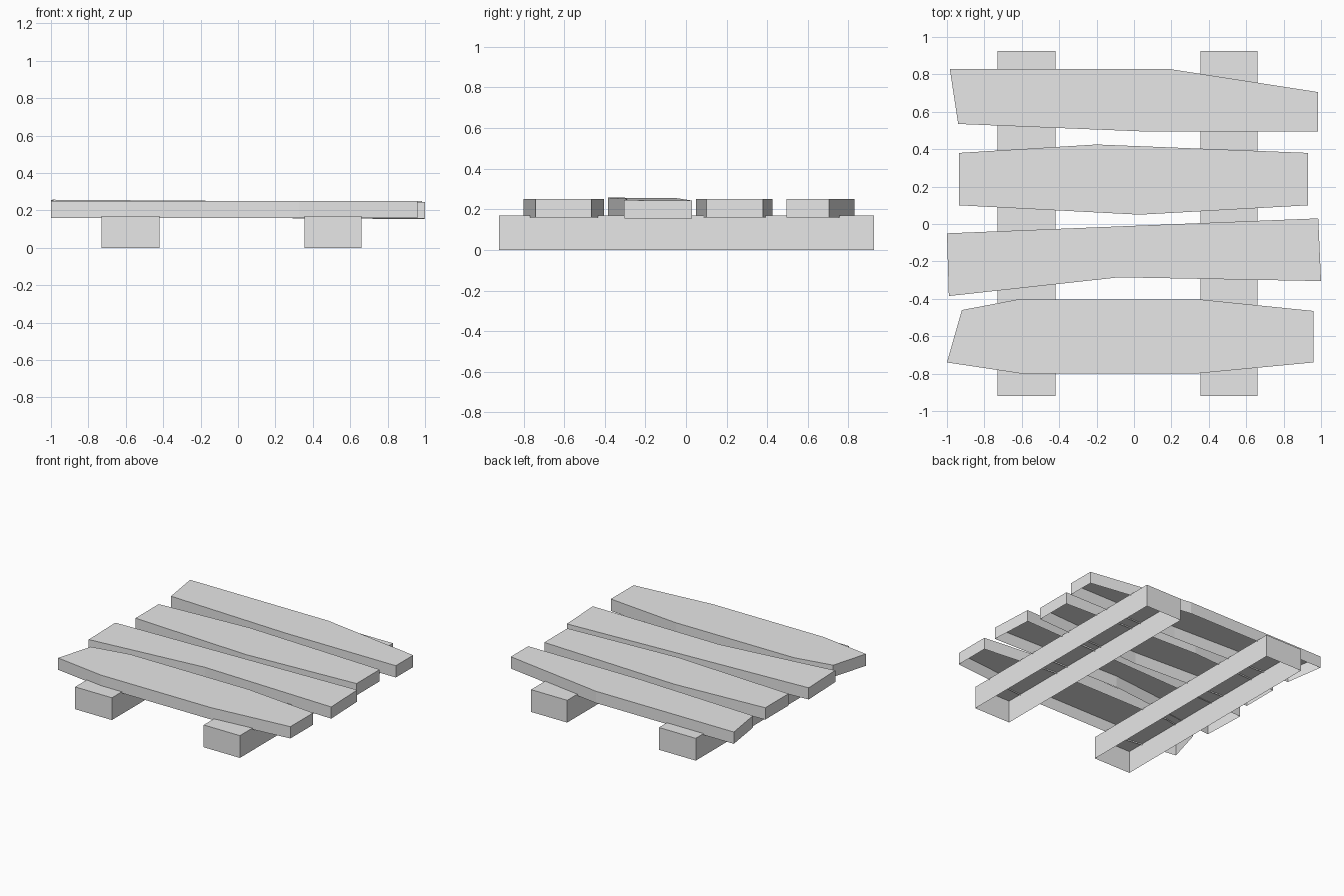
import bpy
import bmesh

if "Cube" in bpy.data.objects:
    bpy.data.objects.remove(bpy.data.objects["Cube"], do_unlink=True)

grey = bpy.data.materials.new("plain_grey")
grey.use_nodes = True
colour = (0.8, 0.8, 0.8, 1)
grey.diffuse_color = colour
grey.node_tree.nodes["Principled BSDF"].inputs["Base Color"].default_value = colour


def open_board(name, outline, bottom, top, tilt=0, roll=0):
    """Board from a counter-clockwise outline, with top and sides but no underside."""
    bm = bmesh.new()

    def ring(z):
        return [bm.verts.new((x, y, z + tilt * x + roll * y)) for x, y in outline]

    low, high = ring(bottom), ring(top)
    bm.faces.new(high)
    for i in range(len(outline)):
        j = (i + 1) % len(outline)
        bm.faces.new((low[i], low[j], high[j], high[i]))
    mesh = bpy.data.meshes.new(name)
    bm.to_mesh(mesh)
    bm.free()
    mesh.materials.append(grey)
    obj = bpy.data.objects.new(name, mesh)
    bpy.context.collection.objects.link(obj)
    return obj


# Two hollow bearers running front to back
for name, x0, x1 in (("right_bearer", -0.73, -0.42), ("left_bearer", 0.355, 0.66)):
    open_board(name, [(x0, -0.92), (x1, -0.92), (x1, 0.925), (x0, 0.925)], 0, 0.17)

# Four crooked planks laid across, back to front
open_board("back_plank", [(-0.94, 0.535), (0.05, 0.495), (0.985, 0.495),
                          (0.985, 0.705), (0.18, 0.83), (-0.985, 0.83)], 0.16, 0.25)
open_board("mid_back_plank", [(-0.935, 0.1), (0.03, 0.05), (0.93, 0.1),
                              (0.93, 0.38), (-0.2, 0.425), (-0.935, 0.38)], 0.16, 0.25)
open_board("mid_front_plank", [(-0.99, -0.385), (-0.08, -0.285), (1.0, -0.305),
                               (0.985, 0.03), (-1.0, -0.05)],
           0.16, 0.249, tilt=-0.006, roll=-0.006)
open_board("front_plank", [(-1.0, -0.74), (-0.6, -0.8), (0.33, -0.8), (0.96, -0.74),
                           (0.96, -0.465), (0.37, -0.405), (-0.63, -0.405),
                           (-0.92, -0.46)], 0.16, 0.25)
